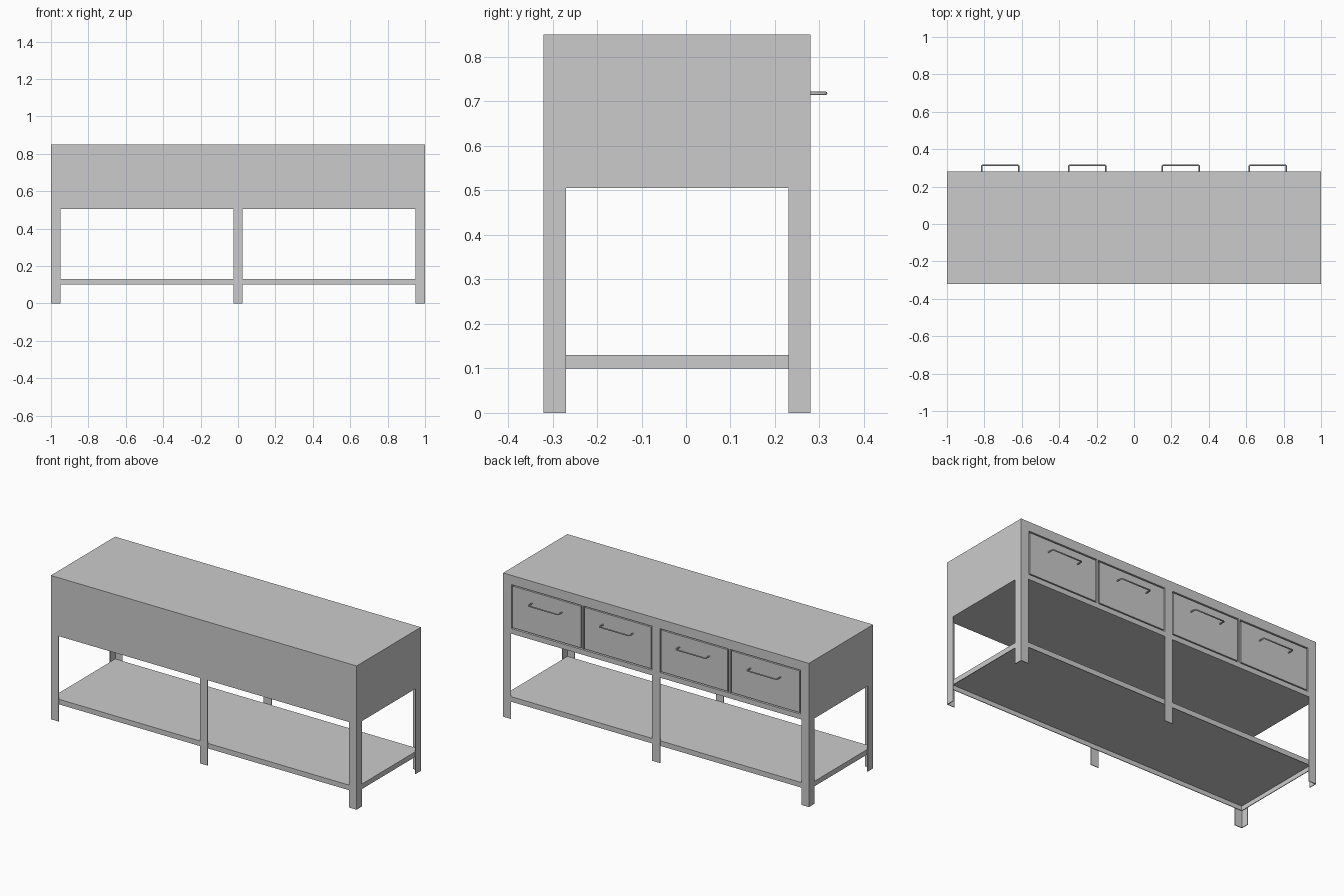
import bpy
import bmesh
from mathutils import Vector

if "Cube" in bpy.data.objects:
    bpy.data.objects.remove(bpy.data.objects["Cube"])

X, Y0, Y1 = 1.0, -0.32, 0.28      # half length, plain side, drawer side
T = 0.004                         # sheet thickness
BODY_Z0, TOP_Z0, TOP_Z1 = 0.505, 0.80, 0.85
FACE_Y = 0.262                    # plane behind the drawer fronts


def boxes(name, spans):
    """One object made of axis-aligned boxes (x0, x1, y0, y1, z0, z1)."""
    bm = bmesh.new()
    for x0, x1, y0, y1, z0, z1 in spans:
        vs = bmesh.ops.create_cube(bm, size=1)["verts"]
        for v in vs:
            v.co = Vector((x1 if v.co.x > 0 else x0,
                           y1 if v.co.y > 0 else y0,
                           z1 if v.co.z > 0 else z0))
    me = bpy.data.meshes.new(name)
    bm.to_mesh(me)
    bm.free()
    ob = bpy.data.objects.new(name, me)
    bpy.context.collection.objects.link(ob)
    return ob


def angle_leg(name, sx, front):
    """Corner leg: L-section extruded upward."""
    cx, cy = sx * X, (Y0 if front else Y1)
    dx, dy = -sx, (1 if front else -1)
    w = 0.05
    prof = [(0, 0), (w, 0), (w, T), (T, T), (T, w), (0, w)]
    bm = bmesh.new()
    f = bm.faces.new([bm.verts.new((cx + dx * a, cy + dy * b, 0)) for a, b in prof])
    ext = bmesh.ops.extrude_face_region(bm, geom=[f])["geom"]
    bmesh.ops.translate(bm, vec=(0, 0, BODY_Z0),
                        verts=[g for g in ext if isinstance(g, bmesh.types.BMVert)])
    bmesh.ops.recalc_face_normals(bm, faces=bm.faces)
    me = bpy.data.meshes.new(name)
    bm.to_mesh(me)
    bm.free()
    bpy.context.collection.objects.link(bpy.data.objects.new(name, me))


def handle(name, cx):
    """Bent-rod pull."""
    cu = bpy.data.curves.new(name, 'CURVE')
    cu.dimensions = '3D'
    cu.bevel_depth = 0.004
    cu.bevel_resolution = 2
    cu.use_fill_caps = True
    y = 0.314
    pts = [(-0.098, 0.27), (-0.098, y - 0.004), (-0.094, y),
           (0.094, y), (0.098, y - 0.004), (0.098, 0.27)]
    sp = cu.splines.new('POLY')
    sp.points.add(len(pts) - 1)
    for p, (px, py) in zip(sp.points, pts):
        p.co = (cx + px, py, 0.718, 1)
    bpy.context.collection.objects.link(bpy.data.objects.new(name, cu))


# Worktop and drawer cabinet
boxes("worktop", [(-X, X, Y0, Y1, TOP_Z0, TOP_Z1)])
boxes("cabinet_body", [(-X, X, Y0, FACE_Y, BODY_Z0, TOP_Z0)])

# Frame around the drawers
Z0, Z1 = 0.535, 0.795
frame = [(-X, X, FACE_Y, Y1, BODY_Z0, Z0), (-X, X, FACE_Y, Y1, Z1, TOP_Z0),
         (-0.025, 0.025, FACE_Y, Y1, Z0, Z1)]
for s in (-1, 1):
    for a, b in ((0.475, 0.485), (0.945, X)):
        frame.append((min(s * a, s * b), max(s * a, s * b), FACE_Y, Y1, Z0, Z1))
boxes("drawer_frame", frame)

# Drawer fronts with pulls
gap = 0.007
openings = [(-0.945, -0.485), (-0.475, -0.025), (0.025, 0.475), (0.485, 0.945)]
for i, (a, b) in enumerate(openings, 1):
    boxes(f"drawer_front_{i}",
          [(a + gap, b - gap, FACE_Y, Y1 - 0.001, Z0 + gap, Z1 - gap)])
    handle(f"drawer_handle_{i}", (a + b) / 2)

# Corner legs and flat middle legs
for side, sx in (("left", -1), ("right", 1)):
    angle_leg(f"front_{side}_leg", sx, True)
    angle_leg(f"back_{side}_leg", sx, False)
boxes("front_middle_leg", [(-0.025, 0.025, Y0, Y0 + T, 0, BODY_Z0)])
boxes("back_middle_leg", [(-0.025, 0.025, Y1 - T, Y1, 0, BODY_Z0)])

# Lower shelf: sheet with turned-down lips
sx, a, b = X - T, Y0 + T, Y1 - T
boxes("shelf", [(-sx, sx, a, b, 0.126, 0.13)])
boxes("shelf_lips", [(-sx, sx, a, a + T, 0.10, 0.126), (-sx, sx, b - T, b, 0.10, 0.126),
                     (-sx, -sx + T, a + T, b - T, 0.10, 0.126),
                     (sx - T, sx, a + T, b - T, 0.10, 0.126)])
